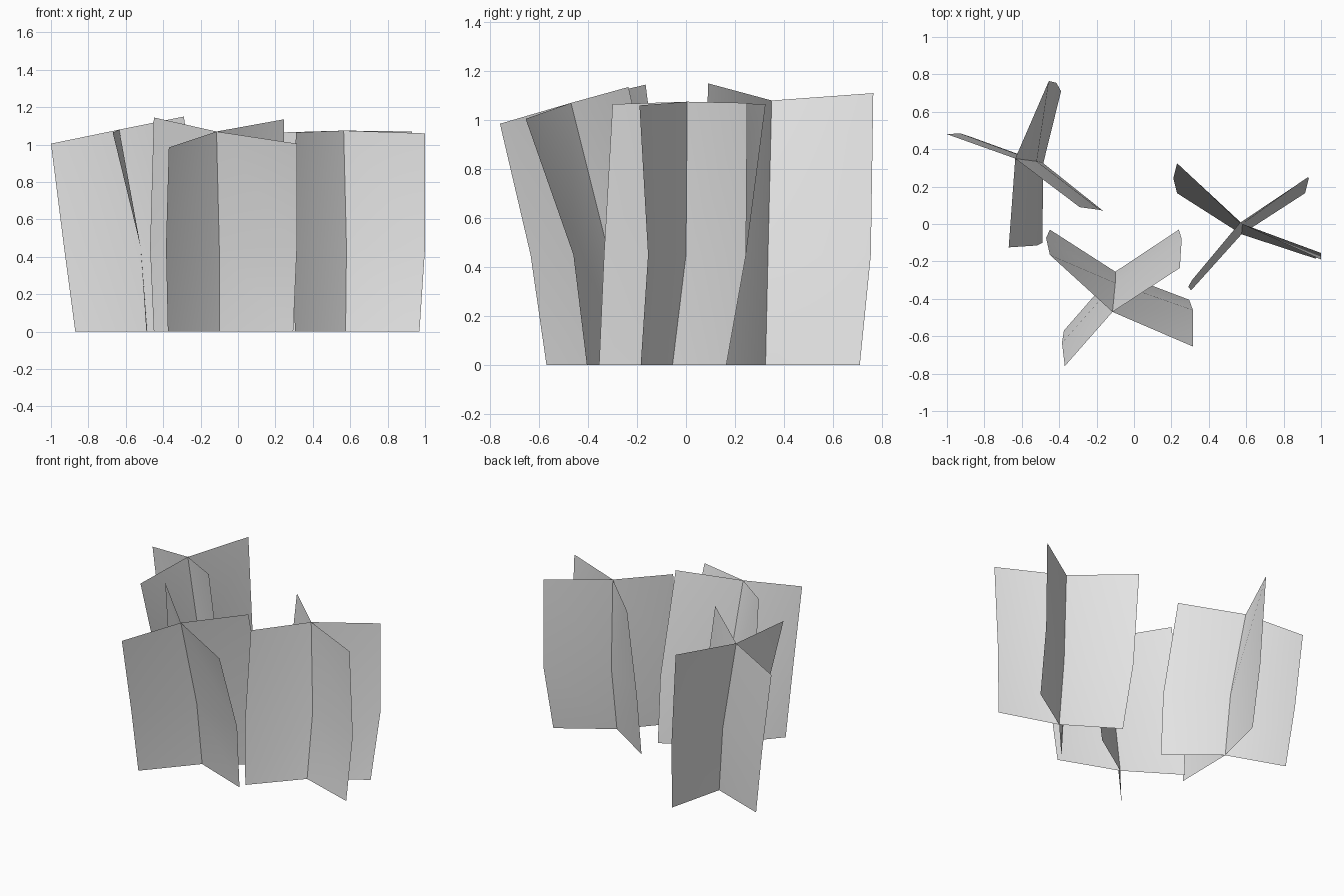
import bpy

# Remove the default object if the scene has it
default_object = bpy.data.objects.get("Cube")
if default_object:
    bpy.data.objects.remove(default_object, do_unlink=True)

FOLD_HEIGHT = 0.45  # height at which every blade bends


def flat_material(name, colour):
    material = bpy.data.materials.new(name)
    material.use_nodes = True
    material.diffuse_color = colour
    shader = next(node for node in material.node_tree.nodes
                  if node.type == 'BSDF_PRINCIPLED')
    shader.inputs["Base Color"].default_value = colour
    return material


def edge(ground, fold, tip):
    """Upright edge of a blade: ground and fold points (x, y), tip (x, y, z)."""
    return [(*ground, 0), (*fold, FOLD_HEIGHT), tip]


def crossing_sheet(name, first_edge, stem, last_edge, material):
    """Thin bent sheet that runs from one outer edge through the stem to the other."""
    columns = [first_edge, stem, last_edge]
    rows = len(stem)
    points = [point for column in columns for point in column]
    faces = []
    for column in range(len(columns) - 1):
        for row in range(rows - 1):
            corner = column * rows + row
            faces.append((corner, corner + rows, corner + rows + 1, corner + 1))
    mesh = bpy.data.meshes.new(name)
    mesh.from_pydata(points, [], faces)
    mesh.materials.append(material)
    mesh.shade_smooth()
    sheet = bpy.data.objects.new(name, mesh)
    bpy.context.scene.collection.objects.link(sheet)
    return sheet


def clump(name, stem, front_left, back_right, front_right, back_left, material):
    """Two leaning sheets crossed along a shared stem line."""
    crossing_sheet(name + "_sheet_one", front_left, stem, back_right, material)
    crossing_sheet(name + "_sheet_two", front_right, stem, back_left, material)


grey = flat_material("pale grey", (0.8, 0.8, 0.8, 1))

# Front clump, leaning forwards
clump(
    "front_clump",
    stem=edge((-.10, -.255), (-.10, -.315), (-.115, -.47, 1.07)),
    front_left=edge((-.375, -.57), (-.385, -.635), (-.37, -.76, .985)),
    back_right=edge((.24, -.03), (.255, -.08), (.245, -.235, 1.135)),
    front_right=edge((.295, -.405), (.315, -.46), (.315, -.655, 1.005)),
    back_left=edge((-.45, -.03), (-.47, -.075), (-.45, -.165, 1.145)),
    material=grey,
)

# Rear clump, leaning sideways
clump(
    "rear_clump",
    stem=edge((-.485, .325), (-.52, .335), (-.635, .35, 1.08)),
    front_left=edge((-.49, -.10), (-.52, -.115), (-.67, -.125, 1.065)),
    back_right=edge((-.39, .71), (-.415, .755), (-.455, .765, 1.11)),
    front_right=edge((-.165, .07), (-.18, .075), (-.29, .09, 1.15)),
    back_left=edge((-.87, .465), (-.93, .485), (-1, .48, 1.005)),
    material=grey,
)

# Side clump, leaning slightly backwards
clump(
    "side_clump",
    stem=edge((.575, -.055), (.58, 0), (.565, .005, 1.075)),
    front_left=edge((.305, -.355), (.29, -.335), (.31, -.3, 1.065)),
    back_right=edge((.915, .165), (.935, .245), (.93, .25, 1.07)),
    front_right=edge((.97, -.185), (1, -.155), (1, -.19, 1.06)),
    back_left=edge((.23, .165), (.21, .245), (.23, .325, 1.065)),
    material=grey,
)
